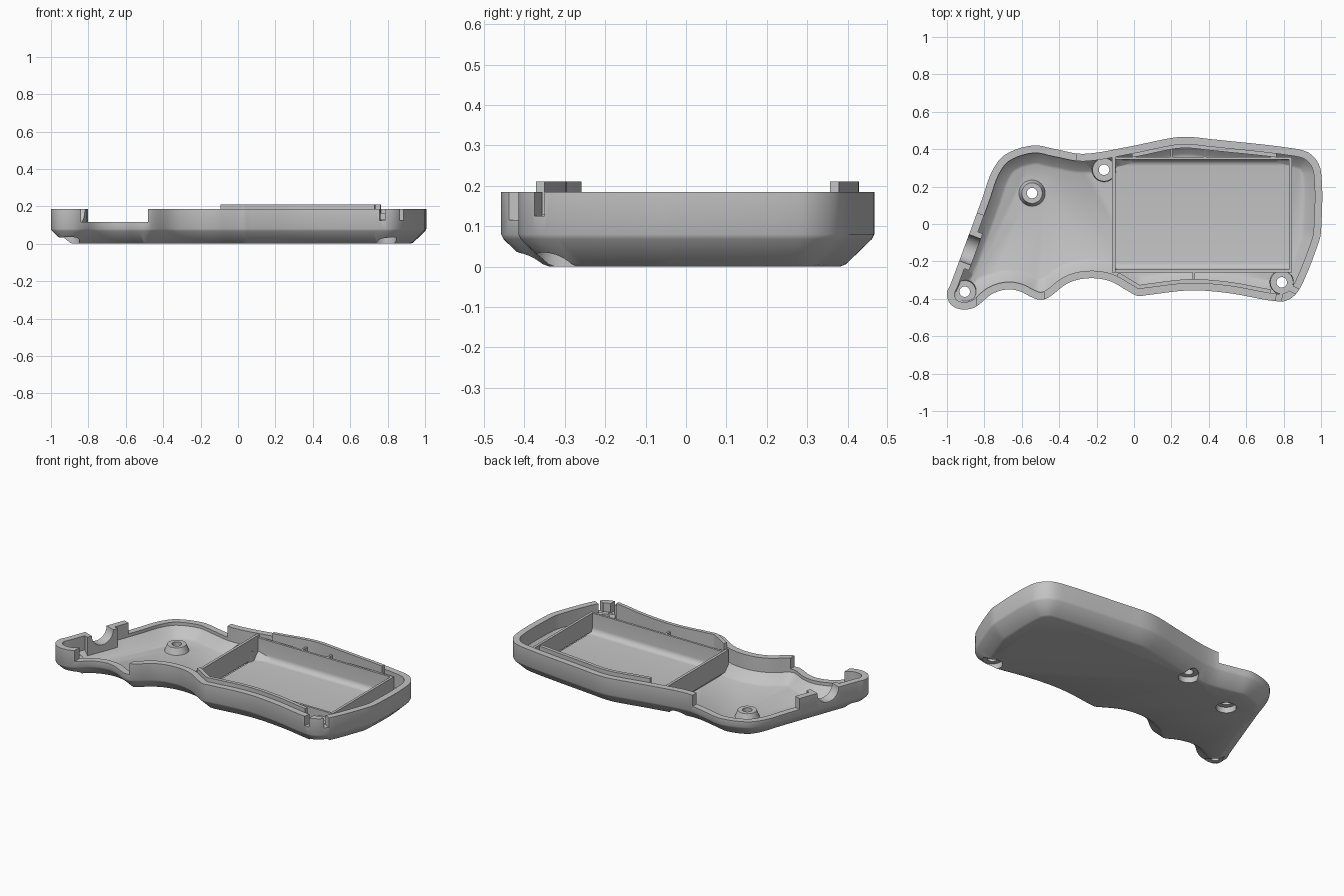
import bpy, bmesh, math
from mathutils import Vector, Matrix
from mathutils.geometry import intersect_point_line

if "Cube" in bpy.data.objects:
    bpy.data.objects.remove(bpy.data.objects["Cube"])

grey = bpy.data.materials.new("light grey plastic")
grey.use_nodes = True
grey.diffuse_color = (0.55, 0.55, 0.55, 1)
grey.node_tree.nodes["Principled BSDF"].inputs["Base Color"].default_value = grey.diffuse_color

# Control points of the outer silhouette, clockwise from the front left corner
CONTROL = [(-.98, -.43), (-1, -.37), (-.98, -.32), (-.81, .14), (-.76, .28), (-.69, .37),
           (-.54, .42), (-.42, .4), (-.27, .375), (-.02, .415), (.2, .46), (.29, .466),
           (.4, .455), (.86, .403), (.95, .37), (1, .28), (1, -.04), (.98, -.12),
           (.9, -.32), (.85, -.39), (.78, -.415), (.51, -.37), (.3, -.355), (.07, -.38),
           (.02, -.385), (-.03, -.36), (-.13, -.305), (-.24, -.29), (-.35, -.315),
           (-.46, -.395), (-.505, -.405), (-.55, -.39), (-.61, -.36), (-.68, -.35),
           (-.76, -.375), (-.85, -.445), (-.92, -.457)]
RIM = .185


def smooth_loop(points, steps=5):
    pts = [Vector(p) for p in points]
    n, out = len(pts), []
    for i in range(n):
        a, b, c, d = (pts[(i + k) % n] for k in (-1, 0, 1, 2))
        size = (c - b).length
        t0, t1 = (c - a).normalized() * size, (d - b).normalized() * size
        for s in range(steps):
            t = s / steps
            h = t * t * (3 - 2 * t)
            out.append(b * (1 - h) + c * h + t0 * t * (1 - t) ** 2 - t1 * t * t * (1 - t))
    return out


OUTLINE = smooth_loop(CONTROL)
COUNT = len(OUTLINE)


def edge_distance(p):
    best = 9
    for i in range(COUNT):
        a, b = OUTLINE[i - 1], OUTLINE[i]
        q, t = intersect_point_line(p, a, b)
        q = a if t < 0 else b if t > 1 else q.to_2d()
        best = min(best, (p - q).length)
    return best


def inset(dist):
    """Inset the silhouette; stretches that cross over become a short chord."""
    if not dist:
        return OUTLINE
    ring = []
    for i in range(COUNT):
        before = (OUTLINE[i] - OUTLINE[i - 1]).normalized()
        after = (OUTLINE[(i + 1) % COUNT] - OUTLINE[i]).normalized()
        t = (before + after).normalized()
        ring.append(OUTLINE[i] + Vector((t.y, -t.x)) * dist / t.dot(before))
    clear = [edge_distance(p) > dist - .0005 for p in ring]
    good = [clear[i - 1] and clear[i] and clear[(i + 1) % COUNT] for i in range(COUNT)]
    out = list(ring)
    for i in range(COUNT):
        if not good[i]:
            back = next(k for k in range(1, COUNT) if good[i - k])
            ahead = next(k for k in range(1, COUNT) if good[(i + k) % COUNT])
            out[i] = ring[i - back].lerp(ring[(i + ahead) % COUNT], back / (back + ahead))
    return out


def finish(name, bm):
    bmesh.ops.recalc_face_normals(bm, faces=bm.faces)
    if bm.calc_volume(signed=True) < 0:
        bmesh.ops.reverse_faces(bm, faces=bm.faces)
    mesh = bpy.data.meshes.new(name)
    bm.to_mesh(mesh)
    bm.free()
    mesh.materials.append(grey)
    obj = bpy.data.objects.new(name, mesh)
    bpy.context.collection.objects.link(obj)
    return obj


def loft(name, levels):
    """Solid through stacked rings of points."""
    bm = bmesh.new()
    rings = [[bm.verts.new(p) for p in level] for level in levels]
    n = len(rings[0])
    for lo, hi in zip(rings, rings[1:]):
        for i in range(n):
            bm.faces.new((lo[i - 1], lo[i], hi[i], hi[i - 1]))
    bm.faces.new(rings[0])
    bm.faces.new(rings[-1])
    return finish(name, bm)


def body(name, section):
    return loft(name, [[(p.x, p.y, z) for p in inset(d)] for d, z in section])


def prism(name, points, low, high):
    return loft(name, [[(x, y, z) for x, y in points] for z in (low, high)])


def box(name, x0, x1, y0, y1, z0, z1):
    return prism(name, [(x0, y0), (x1, y0), (x1, y1), (x0, y1)], z0, z1)


def turned_box(name, centre, size, direction):
    bm = bmesh.new()
    angle = math.atan2(direction[1], direction[0])
    bmesh.ops.create_cube(bm, size=1, matrix=Matrix.Translation(centre)
                          @ Matrix.Rotation(angle, 4, "Z") @ Matrix.Diagonal((*size, 1)))
    return finish(name, bm)


def post(name, x, y, z0, z1, r0, r1, turn=Matrix()):
    bm = bmesh.new()
    bmesh.ops.create_cone(bm, cap_ends=True, segments=32, radius1=r0, radius2=r1, depth=z1 - z0,
                          matrix=Matrix.Translation((x, y, (z0 + z1) / 2)) @ turn)
    return finish(name, bm)


def activate(obj):
    bpy.ops.object.select_all(action="DESELECT")
    obj.select_set(True)
    bpy.context.view_layer.objects.active = obj


def cut(target, *cutters):
    activate(target)
    for cutter in cutters:
        mod = target.modifiers.new("cut", "BOOLEAN")
        mod.operation, mod.solver, mod.object = "DIFFERENCE", "MANIFOLD", cutter
        bpy.ops.object.modifier_apply(modifier=mod.name)
        bpy.data.objects.remove(cutter)


# Outer solid and the cavity inside it
shell = body("shell", [(.085, 0), (.07, .006), (.006, .068), (0, .08), (0, RIM)])
cavity = body("cavity", [(.105, .035), (.09, .042), (.04, .095), (.04, .4)])

# Screw bosses and the cable block stay as material inside the cavity
SCREWS = [(-.545, .165, .075, .08, .055), (-.16, .29, .1, .066, .062),
          (-.905, -.362, .09, .066, .06), (.79, -.312, .13, .066, .062)]
for x, y, top, wide, narrow in SCREWS:
    cut(cavity, post("boss", x, y, .01, top, wide, narrow))
ALONG = Vector((.353, .936, 0))
NOTCH = Vector((-.885, -.135, RIM))
cut(cavity, turned_box("cable_block", NOTCH - Vector((0, 0, .09)), (.21, .085, .18), ALONG))
cut(shell, cavity)

# Screw holes and the head pockets underneath
for x, y, *rest in SCREWS:
    cut(shell, post("hole", x, y, -.1, .3, .028, .028),
        post("pocket", x, y, -.1, .036, .058, .058))

# Lowered rim around the left end, and the round cable notch
LOW = .115
cut(shell,
    prism("back_dip", [(-1, .12), (-.7, .01), (-.31, .2), (-.31, .6), (-1, .6)], LOW, .3),
    box("front_dip", -.84, -.48, -.6, -.2, LOW, .3),
    post("notch", NOTCH.x, NOTCH.y, NOTCH.z - .1, NOTCH.z + .1, .075, .075,
         ALONG.to_track_quat("Y", "Z").to_matrix().to_4x4() @ Matrix.Rotation(math.pi / 2, 4, "Y")))

# Two slots in the front right corner
for x, y, way in ((.774, -.4, (-.15, -1)), (.88, -.365, (1, -.5))):
    cut(shell, turned_box("slot", (x, y, .225), (.1, .03, .2), way))


# Raised locating lips just inside the rim
def lip(name, side, x0, x1):
    near, far = inset(.038), inset(.06)
    ids = [i for i in range(COUNT) if OUTLINE[i].y * side > 0 and x0 < OUTLINE[i].x < x1]
    strip = [near[i] for i in ids] + [far[i] for i in reversed(ids)]
    return prism(name, strip, .06, .211)


lips = [lip("back_lip", 1, -.02, .78), lip("front_lip", -1, -.11, .73)]

# Tray with rounded floor edges
half, mid, floor, top, r = .308, .05, .04, .165, .035
arc = [(half - .014 - r + r * math.sin(a), floor + r - r * math.cos(a))
       for a in (k * math.pi / 12 for k in range(7))]
right = arc + [(half - .014, top), (half, top), (half, .06), (half - .03, .036)]
profile = right + [(-y, z) for y, z in reversed(right)]
tray = loft("tray", [[(x, mid + y, z) for y, z in profile] for x in (-.105, .835)])
box("tray_left_wall", -.117, -.1, mid - half, mid + half, .05, .18)
box("tray_right_wall", .828, .844, mid - half, mid + half, .05, .165)

# Small ribs between the tray and the lips
for x in (.2, .38):
    box("back_rib", x - .006, x + .006, .35, .415, .035, .165)
box("front_rib", .314, .326, -.31, -.25, .035, .165)

for obj in [shell, tray] + lips:
    activate(obj)
    bpy.ops.object.shade_smooth_by_angle(angle=math.radians(28))
